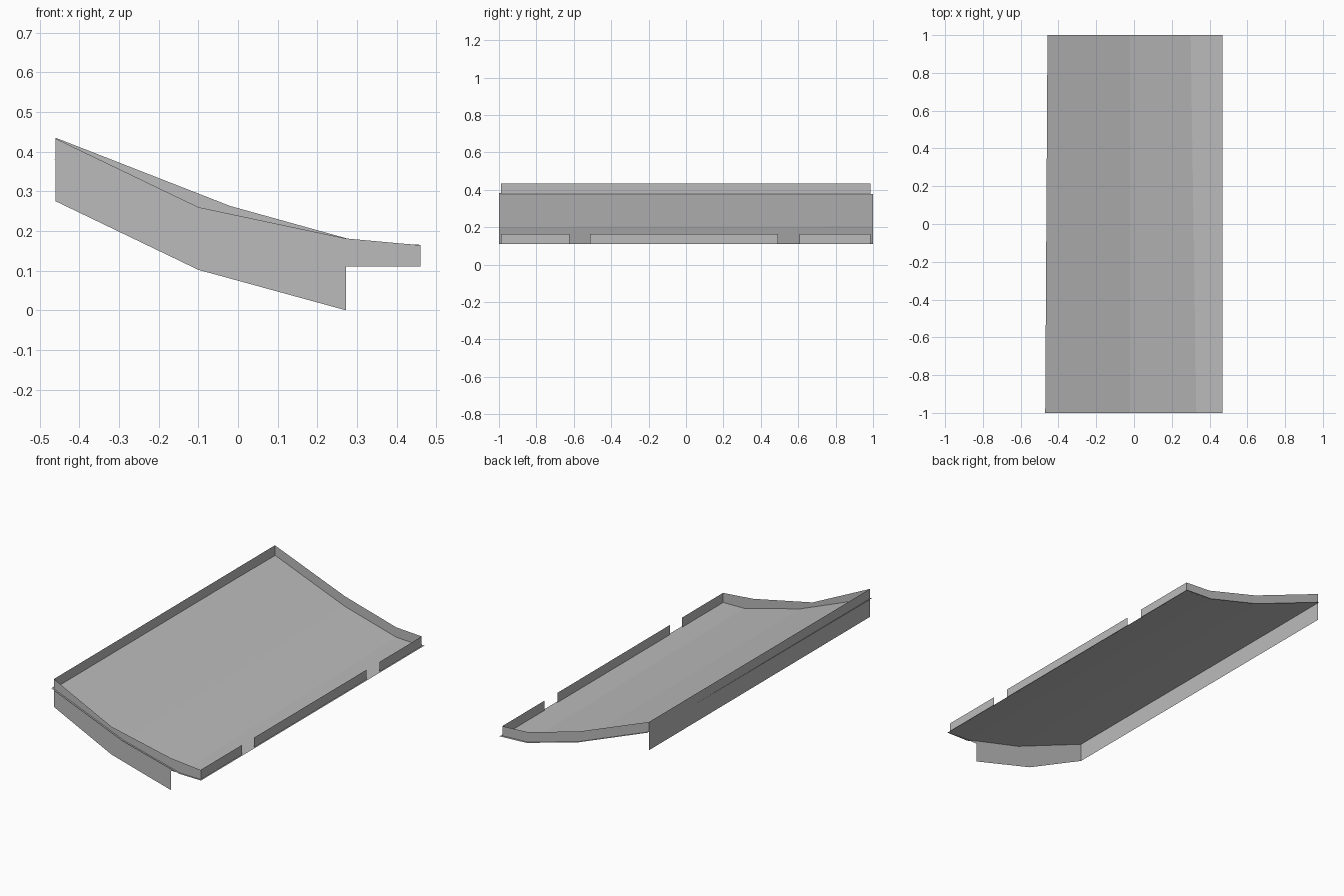
import bpy

if "Cube" in bpy.data.objects:
    bpy.data.objects.remove(bpy.data.objects["Cube"])

grey = bpy.data.materials.new("grey_metal")
grey.diffuse_color = (0.5, 0.5, 0.5, 1)
grey.use_nodes = True
grey.node_tree.nodes["Principled BSDF"].inputs["Base Color"].default_value = grey.diffuse_color


def strip(name, a, b):
    """Thin sheet made of quads between two matching polylines."""
    n = len(a)
    faces = [(i, i + 1, n + i + 1, n + i) for i in range(n - 1)]
    mesh = bpy.data.meshes.new(name)
    mesh.from_pydata(a + b, [], faces)
    mesh.materials.append(grey)
    mesh.update()
    obj = bpy.data.objects.new(name, mesh)
    bpy.context.collection.objects.link(obj)
    return obj


def at_y(profile, y):
    return [(x, y, z) for x, z in profile]


FRONT, BACK, SIDE = -0.99, 0.987, 0.46

# Bent deck sheet, slightly different profile at each end
deck_front = [(-0.47, 0.382), (-0.02, 0.202), (0.33, 0.112), (0.468, 0.11)]
deck_back = [(-0.458, 0.378), (-0.02, 0.206), (0.30, 0.118), (0.468, 0.11)]
strip("deck", at_y(deck_front, -1), at_y(deck_back, 1))

# Front end wall: rim plus the deep skirt hanging below the deck
strip("front_skirt",
      at_y([(-SIDE, 0.275), (-0.1, 0.102), (0.272, 0.0)], FRONT),
      at_y([(-SIDE, 0.433), (-0.1, 0.26), (0.272, 0.181)], FRONT))
strip("front_rim_end",
      at_y([(0.272, 0.11), (SIDE, 0.11)], FRONT),
      at_y([(0.272, 0.181), (SIDE, 0.164)], FRONT))

# Back end rim, standing on the deck only
strip("back_rim",
      at_y([(-SIDE, 0.379), (-0.02, 0.206), (0.30, 0.118), (SIDE, 0.11)], BACK),
      at_y([(-SIDE, 0.435), (-0.02, 0.263), (0.30, 0.174), (SIDE, 0.165)], BACK))

# High long wall, reaching below the deck
strip("high_side_wall",
      [(-SIDE, FRONT, 0.275), (-SIDE, BACK, 0.275)],
      [(-SIDE, FRONT, 0.433), (-SIDE, BACK, 0.435)])

# Low long rim in three pieces with two gaps
for i, (y0, y1) in enumerate([(FRONT, -0.622), (-0.512, 0.492), (0.607, BACK)]):
    strip(f"low_side_rim_{i + 1}",
          [(SIDE, y0, 0.11), (SIDE, y1, 0.11)],
          [(SIDE, y0, 0.165), (SIDE, y1, 0.165)])
